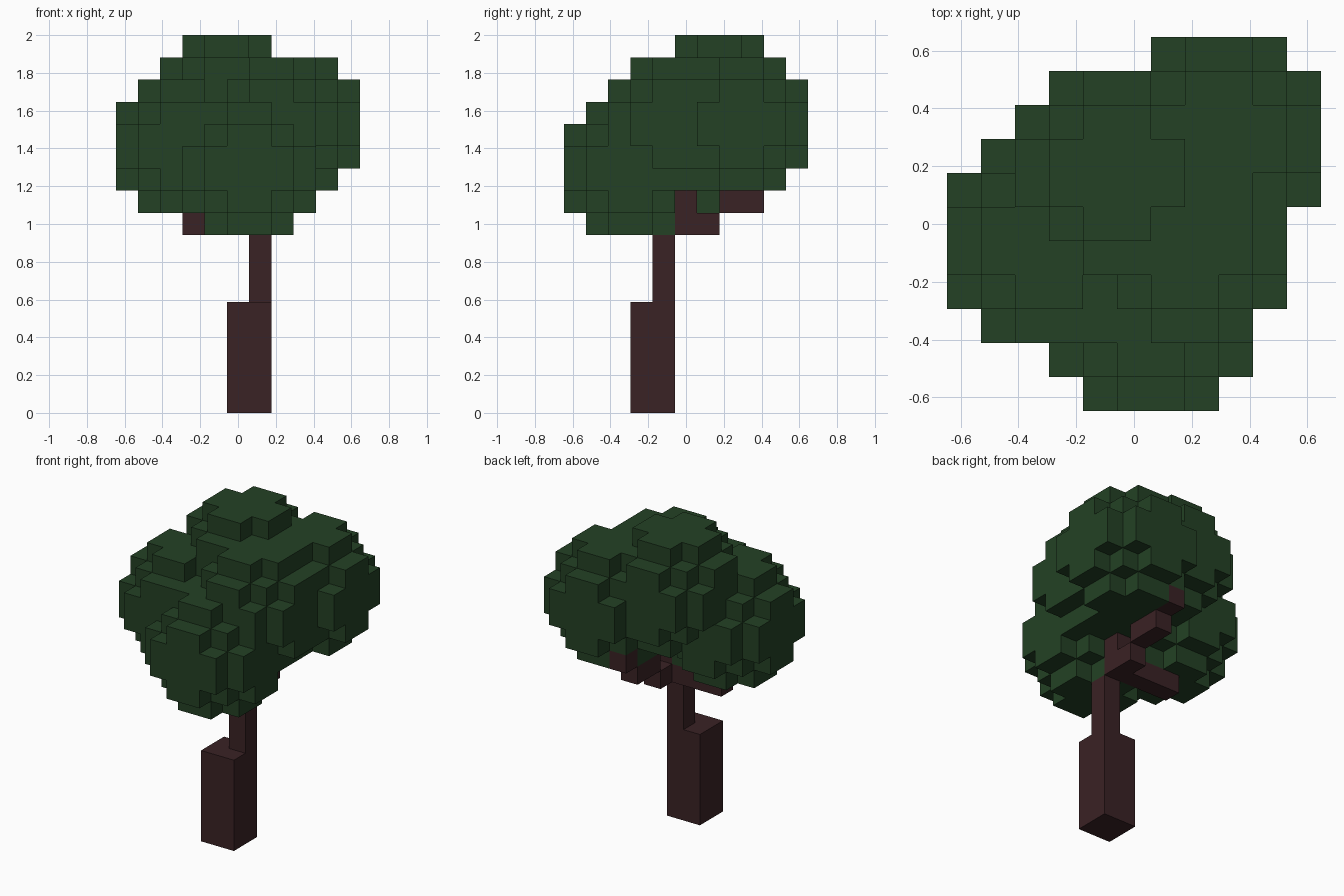
import bpy
import bmesh
from itertools import product
from mathutils import Vector

cube = bpy.data.objects.get("Cube")
if cube:
    bpy.data.objects.remove(cube, do_unlink=True)

CELL = 2 / 17          # edge length of one block
HALF = 11 / 2          # half the footprint, in blocks


def material(name, rgb):
    mat = bpy.data.materials.new(name)
    mat.use_nodes = True
    colour = (*rgb, 1)
    mat.diffuse_color = colour
    shader = mat.node_tree.nodes["Principled BSDF"]
    shader.inputs["Base Color"].default_value = colour
    shader.inputs["Roughness"].default_value = 0.9
    return mat


def box(x, y, z):
    """Blocks in a box; each range is (first, last)."""
    return set(product(*(range(a, b + 1) for a, b in (x, y, z))))


def ball(corner, size=6):
    """Blocks of a round leaf clump whose bounding box starts at corner."""
    r = size / 2
    return {tuple(c + o for c, o in zip(corner, off))
            for off in product(range(size), repeat=3)
            if sum((o + 0.5 - r) ** 2 for o in off) <= r * r}


def build(name, cells, solid, mat):
    """Skin a set of blocks, leaving out faces buried against other blocks."""
    bm = bmesh.new()
    corners = {}

    def vert(p):
        if p not in corners:
            x, y, z = p
            corners[p] = bm.verts.new(Vector((x - HALF, y - HALF, z)) * CELL)
        return corners[p]

    for cell in sorted(cells):
        for axis, side in product(range(3), (0, 1)):
            beside = list(cell)
            beside[axis] += 2 * side - 1
            if tuple(beside) in solid:
                continue
            u, v = (axis + 1) % 3, (axis + 2) % 3
            loop = []
            for du, dv in ((0, 0), (1, 0), (1, 1), (0, 1)):
                p = list(cell)
                p[axis] += side
                p[u] += du
                p[v] += dv
                loop.append(vert(tuple(p)))
            bm.faces.new(loop if side else loop[::-1])
    mesh = bpy.data.meshes.new(name)
    bm.to_mesh(mesh)
    bm.free()
    mesh.materials.append(mat)
    obj = bpy.data.objects.new(name, mesh)
    bpy.context.collection.objects.link(obj)


bark = material("dark_bark", (0.042, 0.016, 0.018))
leaf = material("dark_green_leaves", (0.017, 0.053, 0.018))

# Wood: thick base, thin stem and two limbs
wood = {
    "trunk_base": box((5, 6), (3, 4), (0, 4)),
    "trunk_stem": box((6, 6), (4, 4), (5, 7)),
    "side_limb": box((3, 5), (5, 5), (8, 8)),
    "back_limb": (box((6, 6), (5, 6), (8, 8)) | box((6, 6), (5, 5), (9, 9))
                  | box((6, 6), (7, 8), (9, 9)) | box((6, 6), (9, 9), (10, 10))),
}
wood_cells = set().union(*wood.values())

# Leaves: five overlapping round clumps
clumps = [(3, 0, 8), (0, 2, 9), (5, 5, 10), (4, 2, 10), (2, 4, 11)]
leaf_cells = set().union(*(ball(c) for c in clumps)) - wood_cells

solid = wood_cells | leaf_cells
for part, cells in wood.items():
    build(part, cells, solid, bark)
build("canopy", leaf_cells, solid, leaf)
